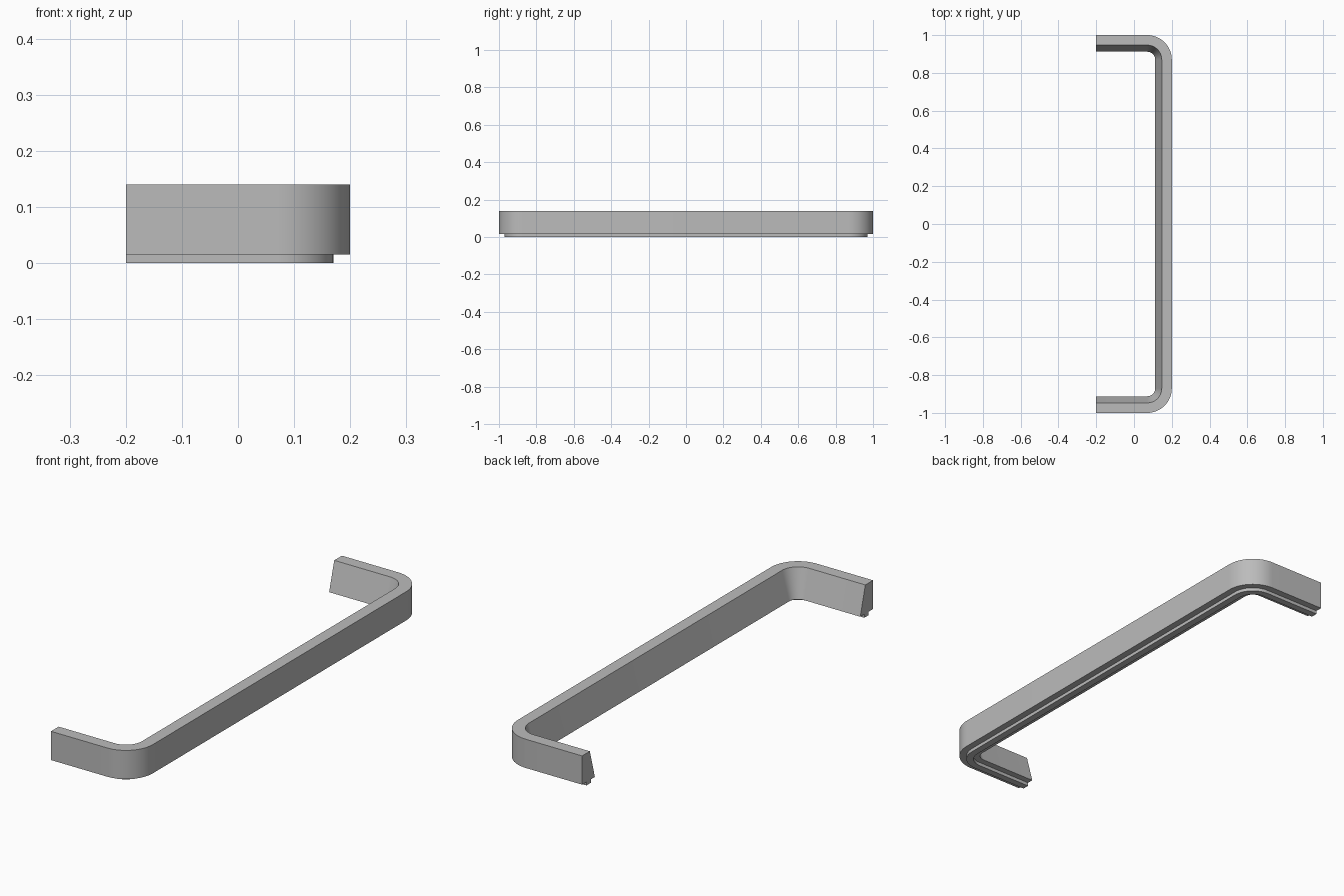
import bpy, bmesh, math

cube = bpy.data.objects.get("Cube")
if cube:
    bpy.data.objects.remove(cube, do_unlink=True)

HALF_X, HALF_Y = 0.2, 1.0
RADIUS = 0.13
STEPS = 16

# Grey finish
grey = bpy.data.materials.new("plain_grey")
grey.use_nodes = True
colour = (0.5, 0.5, 0.5, 1)
grey.diffuse_color = colour
grey.node_tree.nodes["Principled BSDF"].inputs["Base Color"].default_value = colour

# Cross-section: inset from the outer wall, height
section = [(0, 0.14), (0, 0.015), (0.03, 0.015), (0.03, 0),
           (0.06, 0), (0.06, 0.015), (0.088, 0.015), (0.053, 0.14)]

# Path stations: outer point and outward direction, round both corners
cx, cy = HALF_X - RADIUS, HALF_Y - RADIUS
stations = [(-HALF_X, -HALF_Y, 0, -1)]
for side in (-1, 1):
    for i in range(STEPS + 1):
        t = i / STEPS - (1 if side < 0 else 0)
        a = t * math.pi / 2
        nx, ny = math.cos(a), math.sin(a)
        stations.append((cx + RADIUS * nx, side * cy + RADIUS * ny, nx, ny))
stations.append((-HALF_X, HALF_Y, 0, 1))

# Sweep the section along the path and cap both ends
bm = bmesh.new()
rings = [[bm.verts.new((x - nx * d, y - ny * d, z)) for d, z in section]
         for x, y, nx, ny in stations]
n = len(section)
for a, b in zip(rings, rings[1:]):
    for k in range(n):
        m = (k + 1) % n
        bm.faces.new((a[k], a[m], b[m], b[k]))
bm.faces.new(rings[0])
bm.faces.new(rings[-1])
bmesh.ops.recalc_face_normals(bm, faces=bm.faces)

mesh = bpy.data.meshes.new("edge_trim")
bm.to_mesh(mesh)
bm.free()
mesh.materials.append(grey)
trim = bpy.data.objects.new("edge_trim", mesh)
bpy.context.collection.objects.link(trim)

# Smooth corners, crisp long edges
bpy.ops.object.select_all(action='DESELECT')
trim.select_set(True)
bpy.context.view_layer.objects.active = trim
bpy.ops.object.shade_smooth_by_angle(angle=math.radians(30))
